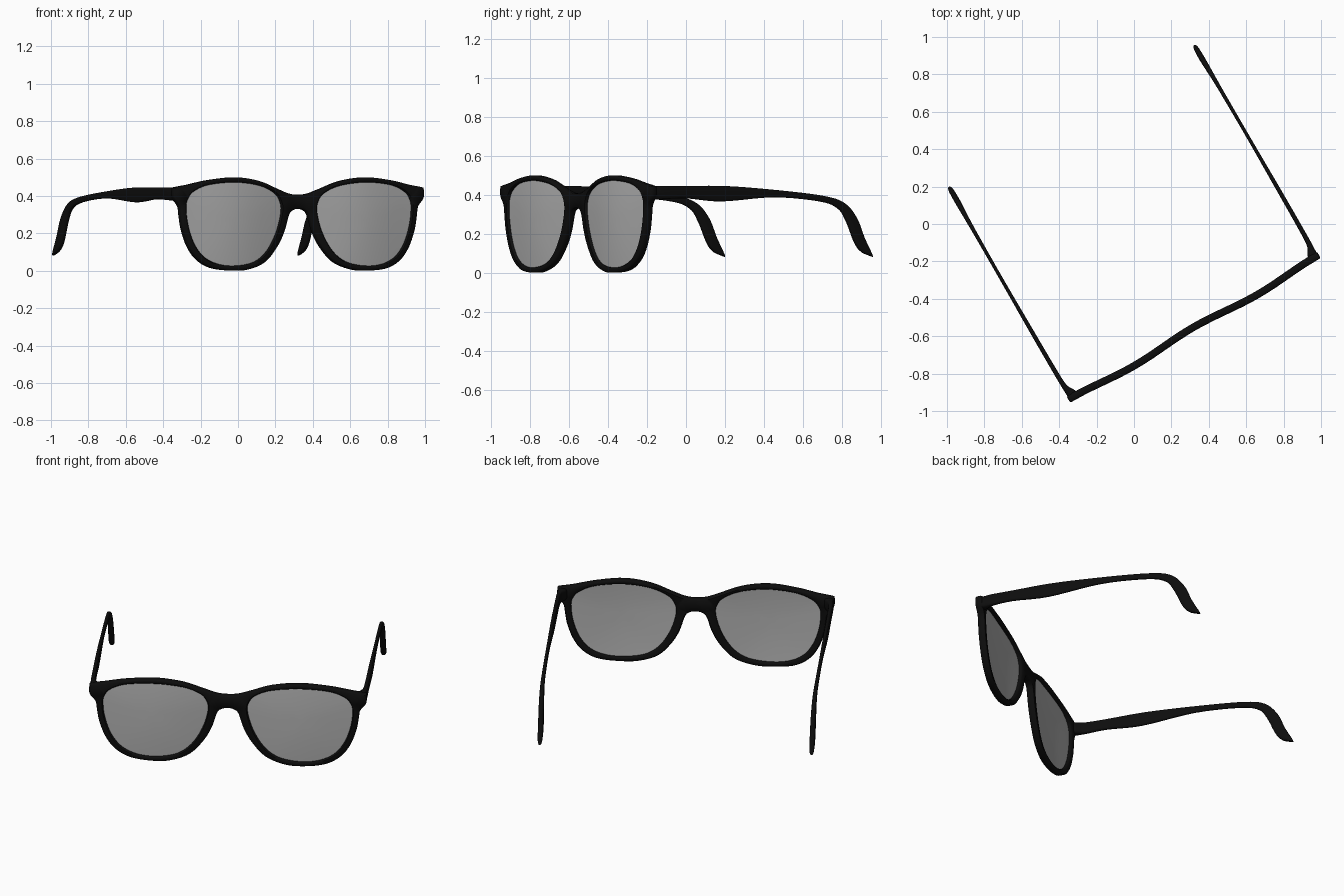
import bpy, bmesh, math
from mathutils import Vector, Matrix

if "Cube" in bpy.data.objects:
    bpy.data.objects.remove(bpy.data.objects["Cube"])

TURN = Matrix.Rotation(math.radians(30), 4, 'Z')  # the glasses stand turned by 30 degrees


def material(name, c):
    m = bpy.data.materials.new(name)
    m.diffuse_color = (c, c, c, 1)
    m.use_nodes = True
    m.node_tree.nodes["Principled BSDF"].inputs["Base Color"].default_value = m.diffuse_color
    return m


BLACK = material("black plastic", 0.004)
GREY = material("grey lens", 0.45)


def smooth(points, closed, n=5):
    """Catmull-Rom curve through points of any dimension."""
    P = [Vector(p) for p in points]
    N = len(P)
    get = (lambda i: P[i % N]) if closed else (lambda i: P[max(0, min(N - 1, i))])
    out = []
    for i in range(N if closed else N - 1):
        a, b, c, d = (get(i + k) for k in (-1, 0, 1, 2))
        for k in range(n):
            t = k / n
            out.append(0.5 * (2 * b + (c - a) * t + (2 * a - 5 * b + 4 * c - d) * t * t
                              + (3 * b - a - 3 * c + d) * t ** 3))
    if not closed:
        out.append(P[-1])
    return out


def mirrored(loop):
    return [Vector((-p[0], p[1])) for p in reversed(loop)]


def inset(loop, d):
    """Shift a clockwise loop inwards by d."""
    out = []
    for i, p in enumerate(loop):
        t = (loop[(i + 1) % len(loop)] - loop[i - 1]).normalized()
        out.append(p + Vector((t.y, -t.x)) * d)
    return out


def bend(u):
    """Depth of the front: each eye bulges slightly forward."""
    return -0.637 - 0.02 * math.sin(math.pi * u / 0.76) ** 2


def bridge(bm, a, b, closed=True):
    n = len(a)
    for i in range(n):
        bm.faces.new((a[i], a[(i + 1) % n], b[(i + 1) % n], b[i]))


def finish(name, bm, mat):
    bmesh.ops.recalc_face_normals(bm, faces=bm.faces)
    bm.transform(TURN)
    me = bpy.data.meshes.new(name)
    bm.to_mesh(me)
    bm.free()
    me.materials.append(mat)
    for p in me.polygons:
        p.use_smooth = True
    me.set_sharp_from_angle(angle=math.radians(50))
    bpy.context.collection.objects.link(bpy.data.objects.new(name, me))


# Right half of the frame outline, bridge top round to bridge bottom (clockwise)
half = [(0, .407), (.06, .413), (.13, .437), (.25, .48), (.40, .5), (.56, .485), (.68, .461),
        (.76, .447), (.771, .438), (.77, .39), (.737, .345), (.728, .29), (.715, .22),
        (.68, .13), (.625, .06), (.54, .015), (.41, .001), (.31, .01), (.21, .05),
        (.135, .13), (.09, .21), (.06, .30), (.035, .325), (0, .332)]
outline = smooth(half + [(-x, z) for x, z in half[-2:0:-1]], True)
# Lens opening (clockwise)
eye = smooth([(.11, .32), (.122, .38), (.16, .42), (.25, .456), (.40, .473), (.56, .46),
              (.65, .425), (.685, .385), (.695, .34), (.685, .25), (.65, .15), (.59, .075),
              (.50, .035), (.39, .028), (.28, .05), (.20, .11), (.14, .21)], True)

# Front frame: outline with two openings, softened edges, gently bent
bm = bmesh.new()
cap_edges = {0: [], 3: []}
for loop, sign in ((outline, 1), (eye, -1), (mirrored(eye), -1)):
    rings = []
    for d, y in ((.006, -.02), (0, -.013), (0, .013), (.006, .02)):
        rings.append([bm.verts.new((p.x, y, p.y)) for p in inset(loop, d * sign)])
    for a, b in zip(rings, rings[1:]):
        bridge(bm, a, b)
    for k in cap_edges:
        r = rings[k]
        cap_edges[k] += [bm.edges.get((r[i - 1], r[i])) for i in range(len(r))]
for k, edges in cap_edges.items():
    bmesh.ops.triangle_fill(bm, use_beauty=True, edges=edges, normal=(0, -1 if k == 0 else 1, 0))
for v in bm.verts:
    v.co.y += bend(v.co.x)
finish("front_frame", bm, BLACK)


# Lenses: thin domed discs made of concentric rings, front and back
def lens(name, loop):
    bm = bmesh.new()
    c = sum(loop, Vector((0, 0))) / len(loop)
    outer = []
    for y0 in (-.006, .002):
        rings = []
        for r in (1.012, .93, .8, .6, .4, .2):
            ring = []
            for p in loop:
                q = c + (p - c) * r
                ring.append(bm.verts.new((q.x, bend(q.x) + y0 - .008 * (1 - r * r), q.y)))
            rings.append(ring)
        for a, b in zip(rings, rings[1:]):
            bridge(bm, a, b)
        mid = bm.verts.new((c.x, bend(c.x) + y0 - .008, c.y))
        for i in range(len(loop)):
            bm.faces.new((rings[-1][i - 1], rings[-1][i], mid))
        outer.append(rings[0])
    bridge(bm, *outer)
    finish(name, bm, GREY)


lens("right_lens", eye)
lens("left_lens", mirrored(eye))

# Temple stations: top edge (y, z), bottom edge (y, z), centre x, half thickness
stations = [(-.645, .445, -.645, .378, .741, .029), (-.61, .446, -.61, .375, .744, .025),
            (-.56, .446, -.56, .378, .757, .014), (-.44, .445, -.44, .382, .760, .012),
            (-.20, .445, -.23, .366, .761, .011), (.115, .423, .08, .387, .761, .009),
            (.38, .394, .35, .366, .760, .010), (.50, .357, .46, .330, .759, .012),
            (.572, .28, .510, .265, .758, .014), (.617, .18, .552, .172, .757, .015),
            (.660, .10, .577, .130, .757, .014), (.667, .082, .605, .104, .757, .008)]


def temple(name, side):
    bm = bmesh.new()
    rings = []
    for ty, tz, by, bz, x, h in smooth(stations, False):
        ring = []
        for k in range(16):
            a = 2 * math.pi * k / 16
            s, w = (math.copysign(abs(f(a)) ** .55, f(a)) for f in (math.sin, math.cos))
            t = (s + 1) / 2
            ring.append(bm.verts.new((side * (x + h * w), by + (ty - by) * t, bz + (tz - bz) * t)))
        rings.append(ring)
    for a, b in zip(rings, rings[1:]):
        bridge(bm, a, b)
    bm.faces.new(rings[0])
    bm.faces.new(rings[-1])
    finish(name, bm, BLACK)


temple("right_temple", 1)
temple("left_temple", -1)
